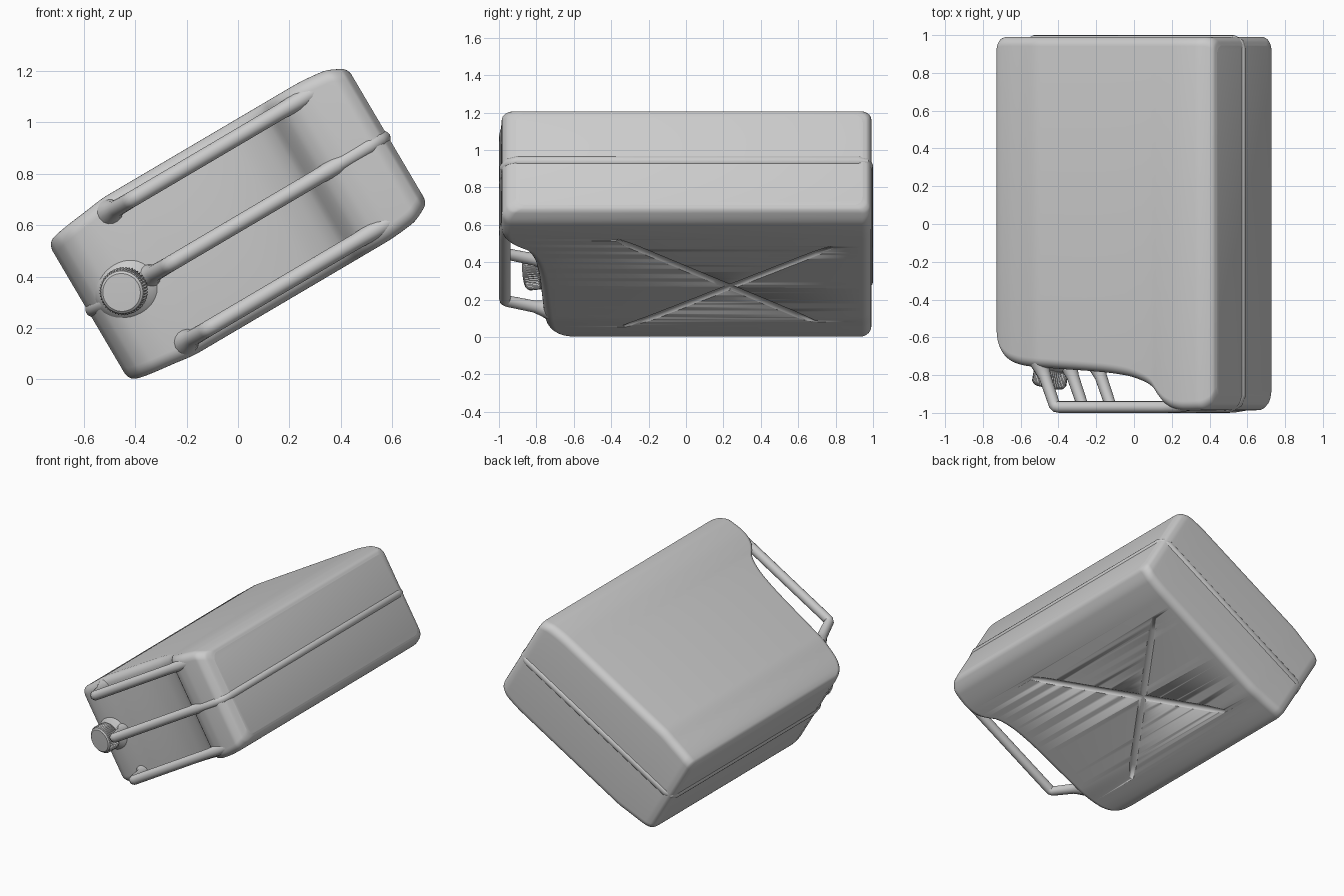
import bpy, bmesh, math
from mathutils import Matrix, Vector

if "Cube" in bpy.data.objects:
    bpy.data.objects.remove(bpy.data.objects["Cube"])

# Local frame: x = can width, y = can height (spout end at -y), z = thickness.
PLACE = Matrix.Translation((0, 0, 0.605)) @ Matrix.Rotation(math.radians(-30.5), 4, 'Y')


def smooth_fn(pts):
    """Monotone cubic interpolation through a few profile points."""
    d = [(b[1] - a[1]) / (b[0] - a[0]) for a, b in zip(pts, pts[1:])]
    m = [d[0]] + [0 if a * b <= 0 else 2 * a * b / (a + b) for a, b in zip(d, d[1:])] + [d[-1]]

    def f(x):
        x = min(max(x, pts[0][0]), pts[-1][0])
        i = next((k for k in range(len(d)) if x <= pts[k + 1][0]), len(d) - 1)
        h = pts[i + 1][0] - pts[i][0]
        t = (x - pts[i][0]) / h
        return (pts[i][1] * (1 + 2 * t) * (1 - t) ** 2 + m[i] * h * t * (1 - t) ** 2
                + pts[i + 1][1] * t * t * (3 - 2 * t) + m[i + 1] * h * t * t * (t - 1))
    return f


# Profiles across the width: spout-side edge, base edge, half thickness
top = smooth_fn([(-.675, -.56), (-.66, -.635), (-.62, -.70), (-.56, -.735), (-.48, -.752), (-.3, -.765),
                 (0, -.785), (.15, -.805), (.25, -.835), (.31, -.87), (.345, -.915), (.385, -.955),
                 (.44, -.98), (.5, -.988), (.6, -.985), (.65, -.96), (.675, -.91)])
base = smooth_fn([(-.675, .945), (-.665, .97), (-.645, .985), (-.61, .991),
                  (.61, .991), (.645, .985), (.665, .97), (.675, .945)])
thick = smooth_fn([(-.675, .28), (-.668, .30), (-.65, .316), (-.6, .328), (-.5, .341), (-.38, .354),
                   (.45, .354), (.58, .344), (.65, .316), (.668, .30), (.675, .28)])


def finish(ob, angle=40):
    bpy.ops.object.select_all(action='DESELECT')
    ob.select_set(True)
    bpy.context.view_layer.objects.active = ob
    bpy.ops.object.shade_smooth_by_angle(angle=math.radians(angle))


def mesh_object(name, bm):
    bmesh.ops.recalc_face_normals(bm, faces=bm.faces)
    me = bpy.data.meshes.new(name)
    bm.to_mesh(me)
    bm.free()
    ob = bpy.data.objects.new(name, me)
    bpy.context.collection.objects.link(ob)
    ob.matrix_world = PLACE
    return ob


def loft(bm, rings):
    vs = [[bm.verts.new(p) for p in r] for r in rings]
    n = len(vs[0])
    for a, b in zip(vs, vs[1:]):
        for i in range(n):
            bm.faces.new((a[i], a[(i + 1) % n], b[(i + 1) % n], b[i]))
    bm.faces.new(vs[0])
    bm.faces.new(vs[-1])


def tube(name, pts, radius, swell=None):
    cu = bpy.data.curves.new(name, 'CURVE')
    cu.dimensions = '3D'
    cu.bevel_depth = radius
    cu.bevel_resolution = 6
    cu.use_fill_caps = True
    sp = cu.splines.new('POLY')
    sp.points.add(len(pts) - 1)
    for i, p in enumerate(pts):
        sp.points[i].co = (*p, 1)
        sp.points[i].radius = swell[i] if swell else 1
    ob = bpy.data.objects.new(name, cu)
    bpy.context.collection.objects.link(ob)
    ob.matrix_world = PLACE
    bpy.ops.object.select_all(action='DESELECT')
    ob.select_set(True)
    bpy.context.view_layer.objects.active = ob
    bpy.ops.object.convert(target='MESH')
    ob = bpy.context.view_layer.objects.active
    finish(ob)
    return ob


# Can body: rounded-rectangle rings lofted across the width
bm = bmesh.new()
rings, steps, r = [], 130, .05
for k in range(steps + 1):
    u = .675 * math.sin(math.pi / 2 * (2 * k / steps - 1))
    y0, y1, t = top(u), base(u), thick(u)
    ring = []
    for q, (cy, cz) in enumerate([(y1 - r, t - r), (y0 + r, t - r), (y0 + r, r - t), (y1 - r, r - t)]):
        for j in range(8):
            a = math.pi / 2 * (q + j / 7)
            ring.append((u, cy + r * math.cos(a), cz + r * math.sin(a)))
    rings.append(ring)
loft(bm, rings)
body = mesh_object("can_body", bm)

# Pressed cross grooves on the underside panel
for n, (a, b) in enumerate([((.43, -.37), (-.43, .68)), ((-.5, -.33), (.355, .78))]):
    pts = []
    for i in range(13):
        s = i / 12
        u, y = a[0] + (b[0] - a[0]) * s, a[1] + (b[1] - a[1]) * s
        pts.append((u, y, -thick(u) - .018))
    cutter = tube("groove_cutter_%d" % n, pts, .03, [.75] + [1] * 11 + [.75])
    cutter.hide_render = True
    cutter.hide_set(True)
    mod = body.modifiers.new("groove", 'BOOLEAN')
    mod.operation = 'DIFFERENCE'
    mod.solver = 'EXACT'
    mod.object = cutter
finish(body, 35)
for m in [m.name for m in body.modifiers if m.type == 'BOOLEAN']:
    bpy.ops.object.modifier_apply(modifier=m)
for ob in [o for o in bpy.data.objects if o.name.startswith("groove_cutter")]:
    bpy.data.objects.remove(ob)

# Weld seam running round the narrow sides and base
seam = [(.36, -.968, 0), (.59, -.968, 0), (.635, -.945, 0), (.655, -.9, 0),
        (.655, .92, 0), (.645, .955, 0), (.61, .97, 0),
        (-.61, .97, 0), (-.645, .955, 0), (-.655, .92, 0), (-.655, -.56, 0),
        (-.64, -.63, 0), (-.60, -.69, 0), (-.54, -.725, 0)]
tube("weld_seam", seam, .03)

# Three carrying handles
for name, v in (("upper_handle", .292), ("middle_handle", 0), ("lower_handle", -.292)):
    path = [(-.405, -.735, v), (-.39, -.775, v), (-.375, -.81, v), (-.318, -.955, v), (-.305, -.967, v),
            (-.285, -.969, v), (.36, -.969, v), (.44, -.965, v), (.54, -.95, v)]
    tube(name, path, .031, [1.7, 1.3, 1.05, 1, 1, 1, 1, 1.1, 1.1])

# Spout boss and ridged screw cap, tilted with the shoulder
axis = Vector((-.2, -1, 0)).normalized()
side = Vector((1, -.2, 0)).normalized()
up = Vector((0, 0, 1))
origin = Vector((-.497, -.72, 0))


def turned(name, profile, n, ridge=0):
    b = bmesh.new()
    rs = []
    for h, rad, knurl in profile:
        rs.append([origin + axis * h + (side * math.cos(2 * math.pi * i / n) + up * math.sin(2 * math.pi * i / n))
                   * (rad + ridge * knurl * (i % 2)) for i in range(n)])
    loft(b, rs)
    return mesh_object(name, b)


finish(turned("spout_boss", [(-.04, .15, 0), (.0, .135, 0), (.02, .118, 0), (.035, .10, 0),
                             (.05, .08, 0), (.08, .075, 0)], 48))
finish(turned("screw_cap", [(.055, .075, 0), (.056, .084, 0), (.065, .086, 1), (.125, .086, 1),
                            (.138, .083, 0), (.145, .074, 0), (.146, .03, 0)], 96, .006), 30)
